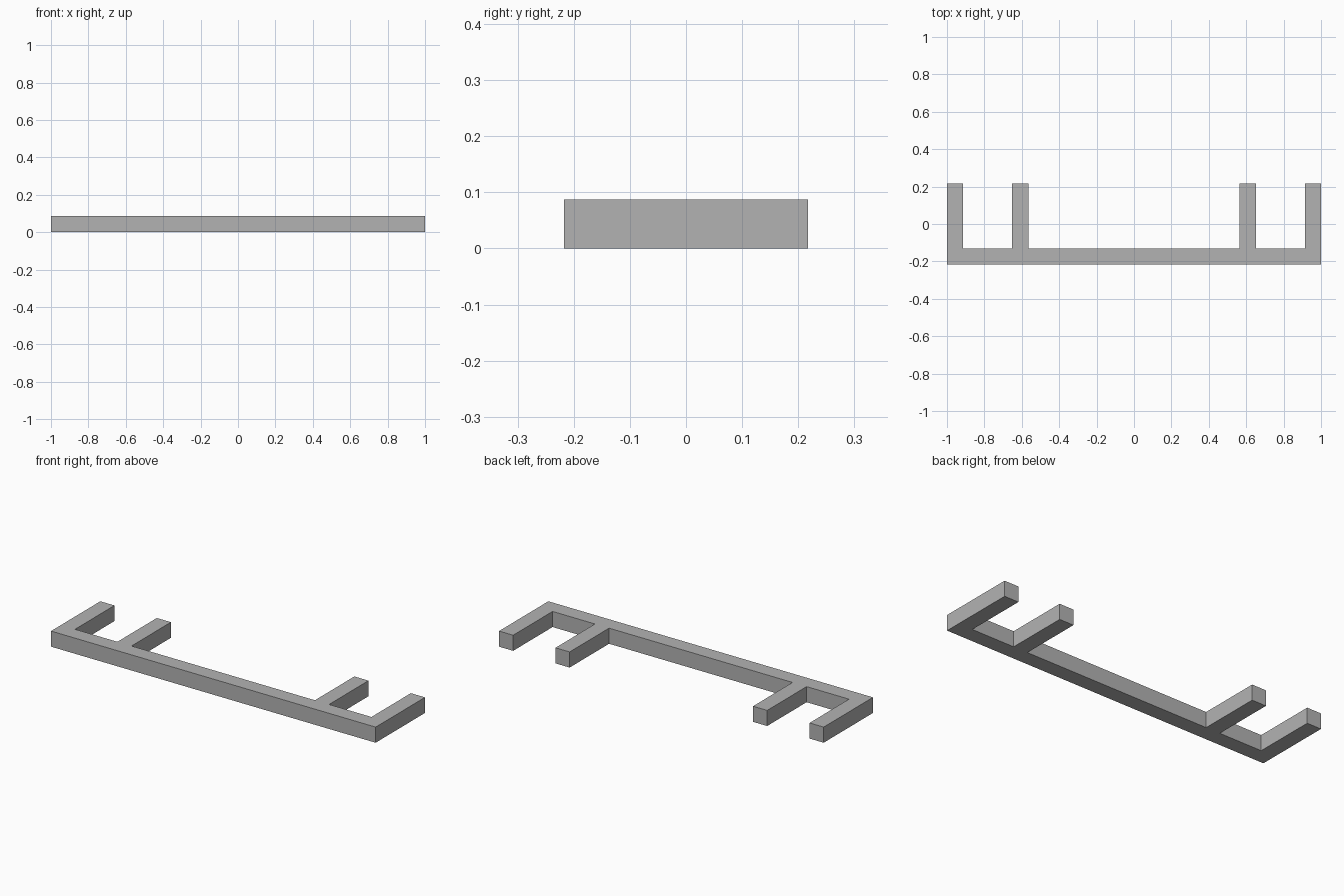
import bpy
import bmesh

cube = bpy.data.objects.get("Cube")
if cube:
    bpy.data.objects.remove(cube, do_unlink=True)

BAR = 0.087          # square bar thickness
FRONT, BACK = -0.217, 0.217
INNER = FRONT + BAR  # rear edge of the long rail

# Plain grey material
grey = bpy.data.materials.new("plain_grey")
grey.use_nodes = True
colour = (0.45, 0.45, 0.45, 1)
grey.diffuse_color = colour
grey.node_tree.nodes["Principled BSDF"].inputs["Base Color"].default_value = colour

# Comb outline: long front rail, with two prongs toward each end
half = [(0.565, INNER), (0.565, BACK), (0.565 + BAR, BACK), (0.565 + BAR, INNER),
        (1 - BAR, INNER), (1 - BAR, BACK), (1, BACK), (1, FRONT)]
outline = half + [(-x, y) for x, y in reversed(half)]

# Extrude the outline into one solid
bm = bmesh.new()
base = bm.faces.new([bm.verts.new((x, y, 0)) for x, y in outline])
raised = bmesh.ops.extrude_face_region(bm, geom=[base], use_keep_orig=True)
top = [v for v in raised["geom"] if isinstance(v, bmesh.types.BMVert)]
bmesh.ops.translate(bm, verts=top, vec=(0, 0, BAR))
bmesh.ops.recalc_face_normals(bm, faces=bm.faces)

mesh = bpy.data.meshes.new("pronged_rail")
bm.to_mesh(mesh)
bm.free()
mesh.materials.append(grey)
rail = bpy.data.objects.new("pronged_rail", mesh)
bpy.context.collection.objects.link(rail)
